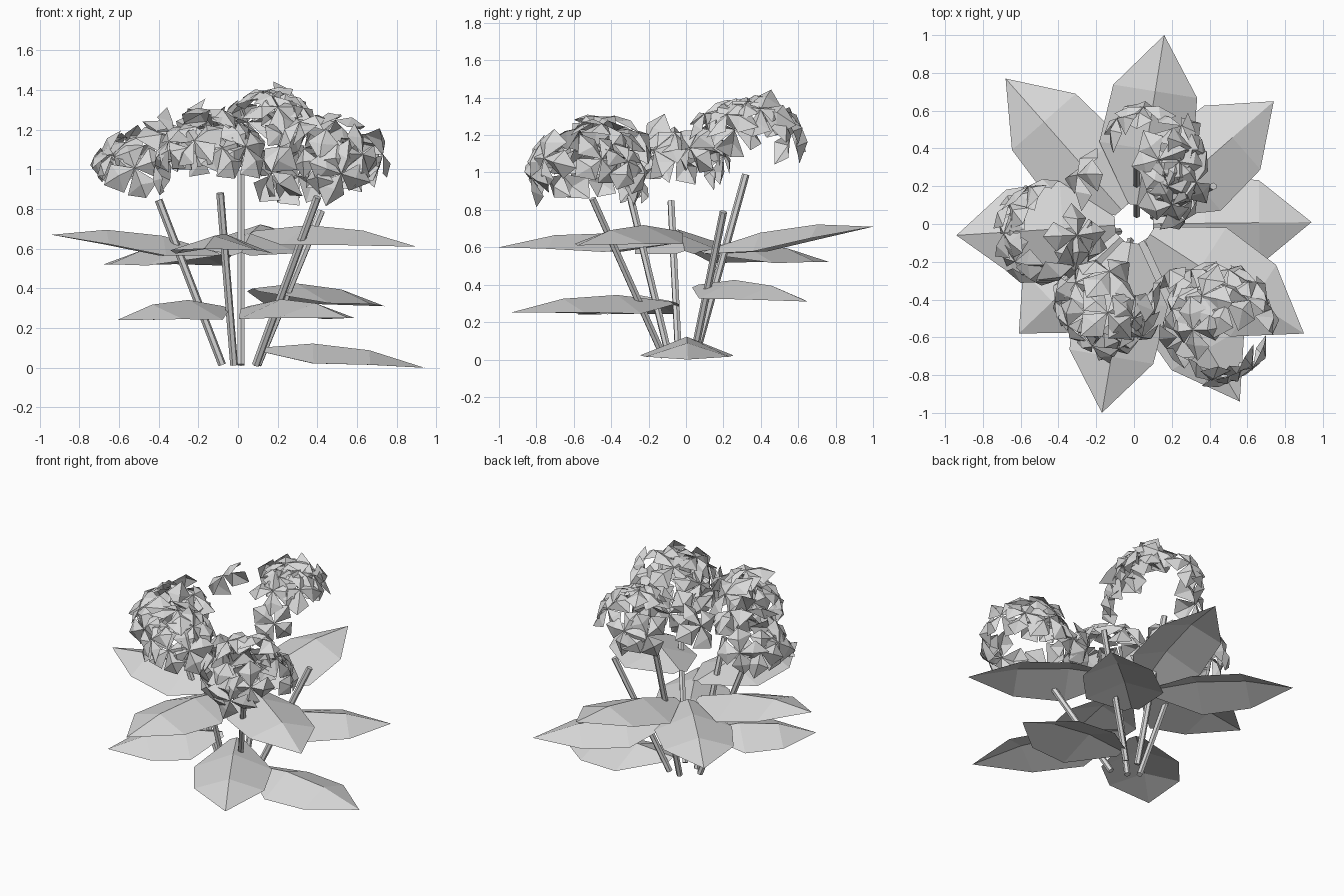
import bpy, bmesh, math, random
from mathutils import Vector, Matrix

if "Cube" in bpy.data.objects:
    bpy.data.objects.remove(bpy.data.objects["Cube"])

random.seed(4)
grey = bpy.data.materials.new("pale_grey")
grey.diffuse_color = (0.7, 0.7, 0.7, 1)
grey.use_nodes = True
grey.node_tree.nodes["Principled BSDF"].inputs["Base Color"].default_value = grey.diffuse_color


def finish(bm, name):
    mesh = bpy.data.meshes.new(name)
    bm.to_mesh(mesh)
    bm.free()
    mesh.materials.append(grey)
    obj = bpy.data.objects.new(name, mesh)
    bpy.context.collection.objects.link(obj)
    return obj


# Leaves: three rows across a raised midrib, ending in a pointed tip
def leaf(name, tip, base_z):
    bm = bmesh.new()
    tip = Vector(tip)
    out = Vector((tip.x, tip.y, 0)).normalized()
    side = Vector((-out.y, out.x, 0))
    base = out * 0.1 + Vector((0, 0, base_z))
    rows = []
    # along, half width, midrib lift, edge lift
    for t, w, mid, edge in ((0, .045, 0, -.015), (.33, .25, .055, -.045), (.67, .225, .055, -.018)):
        p = base.lerp(tip, t)
        rows.append([bm.verts.new(p + side * w * s + Vector((0, 0, mid if s == 0 else edge)))
                     for s in (-1, 0, 1)])
    end = bm.verts.new(tip)
    for a, b in zip(rows, rows[1:]):
        for i in (0, 1):
            bm.faces.new((a[i], b[i], b[i + 1], a[i + 1]))
    for i in (0, 1):
        bm.faces.new((rows[-1][i], end, rows[-1][i + 1]))
    finish(bm, name)


upper = [((.16, 1, .71), .58), ((-.68, .77, .52), .58), ((-.94, -.06, .67), .58),
         ((-.17, -1, .60), .63), ((.90, -.58, .61), .69)]
lower = [((.94, .01, 0), .10), ((.74, .65, .31), .40),
         ((-.61, -.58, .24), .31), ((.56, -.94, .25), .31)]
for label, group in (("upper_leaf", upper), ("lower_leaf", lower)):
    for i, (tip, z) in enumerate(group):
        leaf(f"{label}_{i + 1}", tip, z)


# Stems: six-sided rods leaning outward
stems = [((-.08, -.04), (-.40, -.08, .845)), ((-.02, -.09), (-.09, -.30, .88)),
         ((.015, .05), (.015, .32, .99)), ((.09, -.12), (.40, -.50, .86)),
         ((.10, .04), (.42, .20, .79))]
for i, (foot, top) in enumerate(stems):
    a, b = Vector((*foot, .015)), Vector(top)
    d = b - a
    bm = bmesh.new()
    bmesh.ops.create_cone(bm, cap_ends=True, segments=6, radius1=.02, radius2=.02,
                          depth=d.length,
                          matrix=Matrix.Translation((a + b) / 2)
                          @ d.to_track_quat('Z', 'Y').to_matrix().to_4x4())
    finish(bm, f"stem_{i + 1}")


# Florets: four folded pointed petals drooping from a raised middle
def floret(bm, place, size):
    for k in range(4):
        turn = Matrix.Rotation(k * math.pi / 2 + random.uniform(-.15, .15), 4, 'Z')
        reach = random.uniform(.95, 1.2)
        droop = random.uniform(.15, .65)
        low, high = random.uniform(.35, .6), random.uniform(.1, .4)
        pts = [(0, 0, 0), (.62, -.5, -low), (reach, 0, -droop), (.62, .5, -high), (.55, 0, .0)]
        v = [bm.verts.new(place @ turn @ (Vector(p) * size)) for p in pts]
        for i in range(4):
            bm.faces.new((v[i], v[(i + 1) % 4], v[4]))


# Flower heads: dome centre, dome radius, floret positions seen from above
heads = [
    ((.10, .32, 1.06), .35, [(-.09, .56), (.05, .62), (.25, .52), (.31, .40), (.13, .34),
                             (.18, .20), (.33, .22), (.27, .02), (.20, .10), (.24, .33)]),
    ((-.44, -.03, 1.0), .27, [(-.56, .20), (-.66, .11), (-.69, -.05), (-.63, -.20),
                              (-.52, -.31), (-.30, -.06), (-.24, -.17), (-.32, -.22)]),
    ((-.10, .20, 1.15), .22, [(-.30, .26)]),
    ((-.14, -.42, 1.02), .27, [(-.13, -.25), (-.31, -.31), (-.42, -.41), (-.35, -.54),
                               (-.22, -.65), (-.14, -.47), (-.08, -.66), (.0, -.5),
                               (.04, -.6), (.11, -.47)]),
    ((.45, -.53, .96), .31, [(.16, -.27), (.30, -.24), (.50, -.24), (.65, -.31), (.73, -.45),
                             (.2, -.45), (.36, -.38), (.49, -.42), (.17, -.66), (.31, -.56),
                             (.63, -.76), (.52, -.83), (.41, -.83)]),
]
for i, (centre, radius, spots) in enumerate(heads):
    bm = bmesh.new()
    c = Vector(centre)
    for x, y in spots:
        flat = math.hypot(x - c.x, y - c.y)
        rise = math.sqrt(max(0, radius ** 2 - flat ** 2)) + random.uniform(-.02, .02)
        p = Vector((x, y, c.z + rise))
        n = (p - c).normalized() + Vector([random.uniform(-.25, .25) for _ in range(3)])
        place = (Matrix.Translation(p) @ n.to_track_quat('Z', 'Y').to_matrix().to_4x4()
                 @ Matrix.Rotation(random.uniform(0, 6.28), 4, 'Z'))
        floret(bm, place, random.uniform(.145, .17))
    finish(bm, f"flower_head_{i + 1}")
